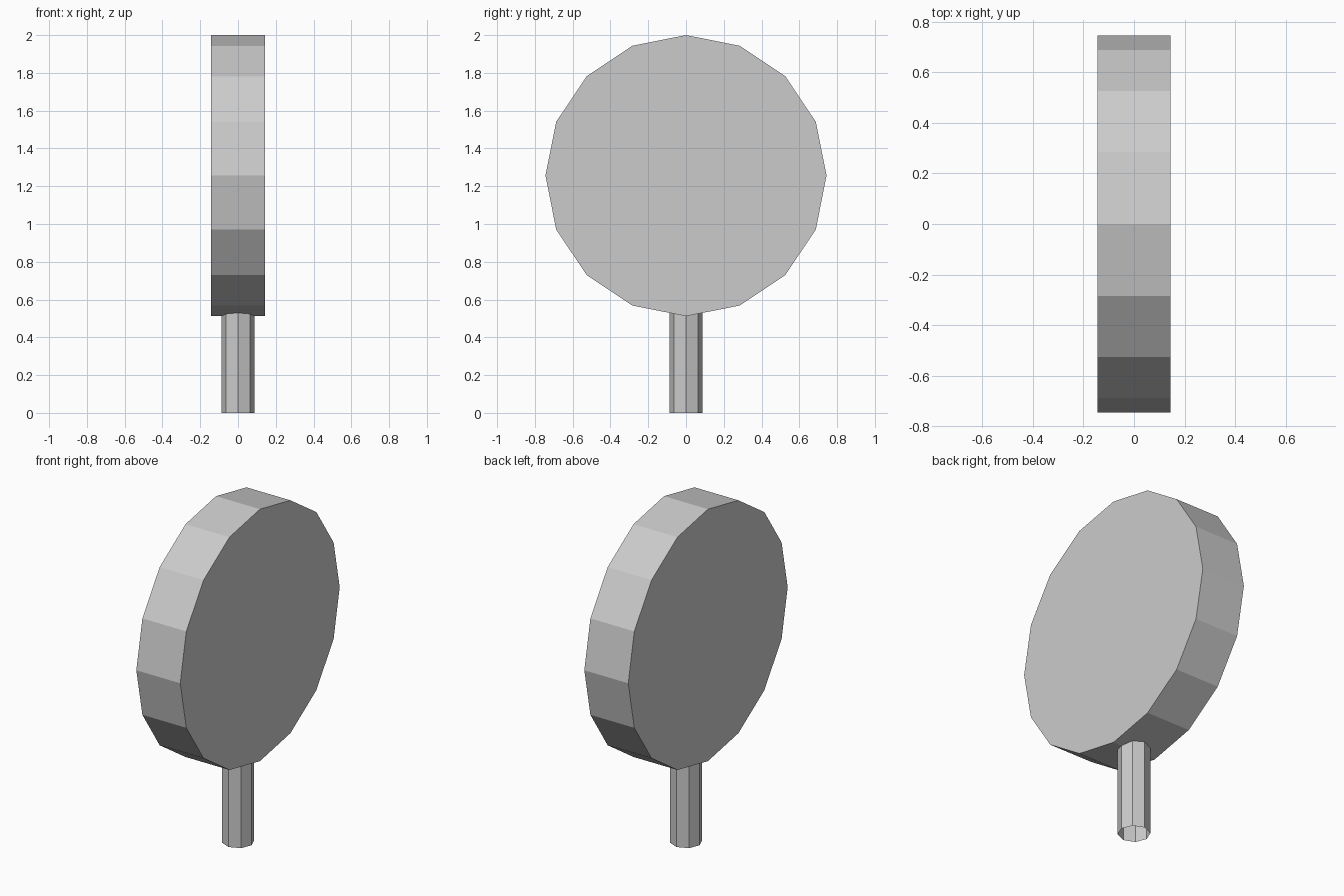
import bpy
from math import radians

if "Cube" in bpy.data.objects:
    bpy.data.objects.remove(bpy.data.objects["Cube"])

DISC_R = 0.744
STICK_TOP = 0.56

# Round sign disc: 16-sided, facing along x, a corner at the very top
bpy.ops.mesh.primitive_cylinder_add(
    vertices=16, radius=DISC_R, depth=0.287,
    location=(0, 0, 2 - DISC_R), rotation=(0, radians(90), 0))
bpy.context.object.name = "disc"

# Octagonal stick: open tube, its top hidden inside the disc
bpy.ops.mesh.primitive_cylinder_add(
    vertices=8, radius=0.088, depth=STICK_TOP,
    end_fill_type='NOTHING', location=(0, 0, STICK_TOP / 2))
bpy.context.object.name = "stick"
